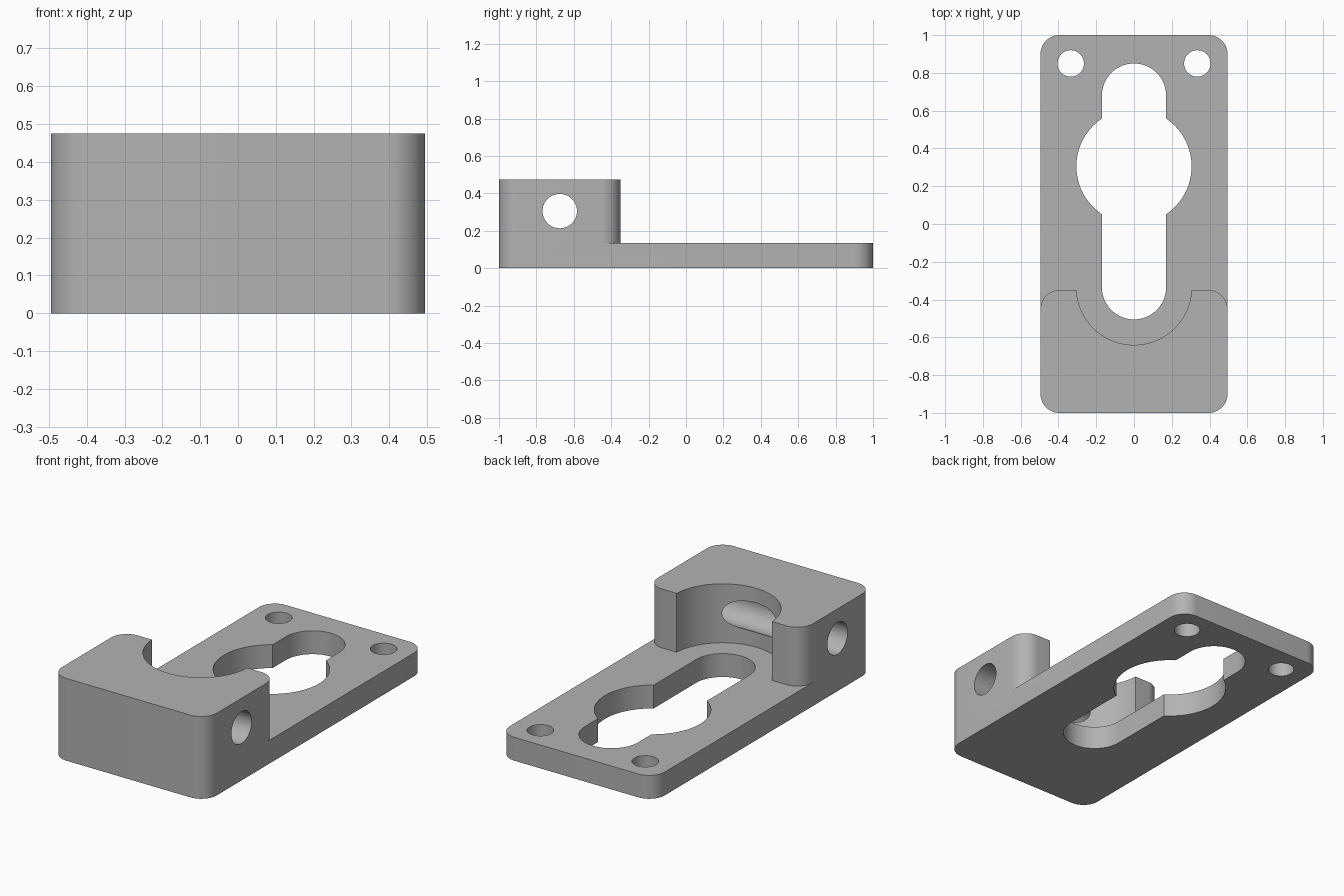
import bpy, bmesh
from math import sin, cos, pi, radians
from mathutils import Matrix

if "Cube" in bpy.data.objects:
    bpy.data.objects.remove(bpy.data.objects["Cube"], do_unlink=True)

HALF_W, HEIGHT, PLATE = 0.495, 0.475, 0.135
CORNER, BORE, SLOT = 0.1, 0.305, 0.17
BLOCK_Y, BORE_Y = -0.35, -0.335

grey = bpy.data.materials.new("plain grey")
grey.use_nodes = True
grey.diffuse_color = (0.45, 0.45, 0.45, 1)
grey.node_tree.nodes["Principled BSDF"].inputs["Base Color"].default_value = grey.diffuse_color


def arc(cx, cy, r, start, end, steps):
    angles = [radians(start + (end - start) * i / steps) for i in range(steps + 1)]
    return [(cx + r * cos(a), cy + r * sin(a)) for a in angles]


def prism(name, outline, z0, z1):
    """Extrude a flat outline from z0 to z1."""
    bm = bmesh.new()
    face = bm.faces.new([bm.verts.new((x, y, z0)) for x, y in outline])
    top = bmesh.ops.extrude_face_region(bm, geom=[face])["geom"]
    bmesh.ops.translate(bm, vec=(0, 0, z1 - z0),
                        verts=[v for v in top if isinstance(v, bmesh.types.BMVert)])
    bmesh.ops.recalc_face_normals(bm, faces=bm.faces)
    mesh = bpy.data.meshes.new(name)
    bm.to_mesh(mesh)
    bm.free()
    obj = bpy.data.objects.new(name, mesh)
    bpy.context.collection.objects.link(obj)
    mesh.materials.append(grey)
    return obj


def disc(x, y, r, steps=64):
    return arc(x, y, r, 0, 360, steps)[:-1]


# Full-height body with rounded vertical corners
cx, cy = HALF_W - CORNER, 1 - CORNER
body = prism("clamp_bracket",
             arc(cx, cy, CORNER, 0, 90, 12) + arc(-cx, cy, CORNER, 90, 180, 12)
             + arc(-cx, -cy, CORNER, 180, 270, 12) + arc(cx, -cy, CORNER, 270, 360, 12),
             0, HEIGHT)

# Space above the plate: rounded block shoulders and the half-round bore
half = [(1, 1.5), (1, BLOCK_Y - CORNER)]
half += arc(cx, BLOCK_Y - CORNER, CORNER, 0, 90, 12)
mirrored = [(-x, y) for x, y in reversed(half)]
bore = arc(0, BORE_Y, BORE, -3, -177, 48)
cutters = [prism("upper_space", half + [(BORE, BLOCK_Y)] + bore[1:-1]
                 + [(-BORE, BLOCK_Y)] + mirrored, PLATE, 1)]

# Long slot, large round opening and the two screw holes
cutters.append(prism("slot", arc(0, 0.68, SLOT, 0, 180, 32)
                     + arc(0, BORE_Y, SLOT, 180, 360, 32), -0.2, 0.3))
cutters.append(prism("round_opening", disc(0, 0.305, BORE, 96), -0.2, 0.6))
for side in (-1, 1):
    cutters.append(prism("screw_hole", disc(side * 0.335, 0.85, 0.07), -0.2, 0.6))

# Cross hole through the block from side to side
cross = prism("cross_hole", disc(0, 0, 0.092), -1, 1)
cross.data.transform(Matrix.Translation((0, -0.675, 0.305)) @ Matrix.Rotation(pi / 2, 4, "Y"))
cutters.append(cross)

for cutter in cutters:
    cutter.hide_render = True
    cut = body.modifiers.new(cutter.name, "BOOLEAN")
    cut.operation, cut.solver, cut.object = "DIFFERENCE", "EXACT", cutter

# Bake the cuts, then drop the cutters
bpy.context.view_layer.update()
graph = bpy.context.evaluated_depsgraph_get()
result = bpy.data.meshes.new_from_object(body.evaluated_get(graph))
body.modifiers.clear()
body.data = result
for cutter in cutters:
    bpy.data.objects.remove(cutter, do_unlink=True)

result.materials.clear()
result.materials.append(grey)
for poly in result.polygons:
    poly.material_index = 0

bpy.ops.object.select_all(action="DESELECT")
body.select_set(True)
bpy.context.view_layer.objects.active = body
bpy.ops.object.shade_smooth_by_angle(angle=radians(25))
